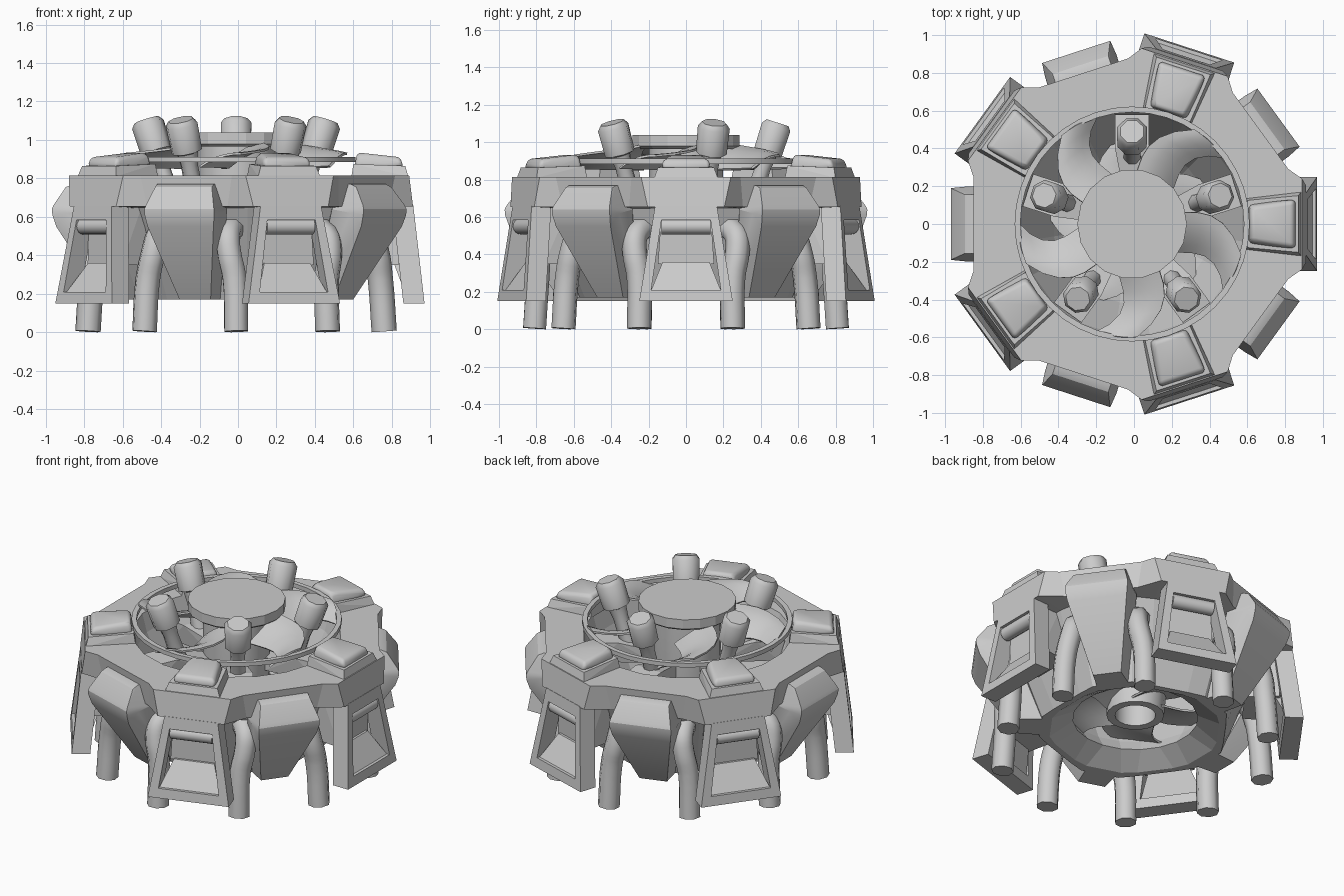
import bpy, bmesh
from math import pi, sin, cos, radians
from mathutils import Matrix

if "Cube" in bpy.data.objects:
    bpy.data.objects.remove(bpy.data.objects["Cube"])

CX = -0.01          # shared axis of the five-fold pattern
STEP = 2 * pi / 5


def finish(bm, name, start=None, angle=None):
    """Turn a bmesh into one object, or five around the axis from 'start' degrees."""
    bmesh.ops.recalc_face_normals(bm, faces=bm.faces[:])
    me = bpy.data.meshes.new(name)
    bm.to_mesh(me)
    bm.free()
    if angle:
        me.shade_smooth()
        me.set_sharp_from_angle(angle=radians(angle))
    for i in range(1 if start is None else 5):
        ob = bpy.data.objects.new(name if start is None else f"{name}_{i + 1}", me)
        ob.location.x = CX
        ob.rotation_euler.z = 0 if start is None else radians(start) + i * STEP
        bpy.context.collection.objects.link(ob)


def hull(bm, rows):
    """Convex solid, mirrored in y, from rows of (radius, half width, z)."""
    vs = [bm.verts.new((r, s * w, z)) for r, w, z in rows for s in (-1, 1)]
    bmesh.ops.convex_hull(bm, input=vs)
    bmesh.ops.dissolve_limit(bm, angle_limit=0.02, verts=bm.verts[:], edges=bm.edges[:])


def prism(bm, a, b):
    """Solid between two quads."""
    va, vb = ([bm.verts.new(p) for p in q] for q in (a, b))
    bm.faces.new(va)
    bm.faces.new(vb[::-1])
    for i in range(4):
        j = (i + 1) % 4
        bm.faces.new((va[i], vb[i], vb[j], va[j]))


def loft(bm, loops, closed=False):
    rows = [[bm.verts.new(p) for p in l] for l in loops]
    n = len(rows[0])
    for k in range(len(rows) if closed else len(rows) - 1):
        a, b = rows[k], rows[(k + 1) % len(rows)]
        for i in range(n):
            bm.faces.new((a[i], a[(i + 1) % n], b[(i + 1) % n], b[i]))
    return rows


def lathe(profile, n, closed=False, mat=None):
    bm = bmesh.new()
    rows = loft(bm, [[(r * cos(2 * pi * i / n), r * sin(2 * pi * i / n), z) for i in range(n)]
                     for r, z in profile], closed)
    if not closed:
        bm.faces.new(rows[0])
        bm.faces.new(rows[-1])
    if mat:
        bm.transform(mat)
    return bm


# Main housing: notched collar, tapering core and open central shaft
def outline(leg_r, leg_w, pod_r, pod_w, z):
    pts = []
    for i in range(5):
        for off, r, w in ((0, leg_r, leg_w), (STEP / 2, pod_r, pod_w)):
            a = i * STEP + off
            for t in (-w, w):
                pts.append((r * cos(a) - t * sin(a), r * sin(a) + t * cos(a), z))
    return pts


def round_loop(r, z):
    return [(r * cos(a), r * sin(a), z) for a in [(k - 0.5) * pi / 10 for k in range(20)]]


bm = bmesh.new()
loft(bm, [outline(.90, .24, .84, .25, .815), outline(.92, .205, .82, .22, .655),
          outline(.72, .17, .74, .17, .645), outline(.53, .12, .56, .12, .17),
          outline(.49, .11, .50, .11, .17), round_loop(.37, .25),
          round_loop(.42, .33), round_loop(.59, .70),
          round_loop(.62, .815)], closed=True)
finish(bm, "housing")


# Leg frames: four tapered members around a window
def bar_quad(y, z, depth=.11):
    r = .98 - (z - .15) * .115
    return (r, y, z), (r - depth, y, z)


bm = bmesh.new()
for s in (-1, 1):
    o0, i0 = bar_quad(s * .25, .15), bar_quad(s * .195, .15)
    o1, i1 = bar_quad(s * .165, .66), bar_quad(s * .12, .66)
    prism(bm, (o0[0], o0[1], i0[1], i0[0]), (o1[0], o1[1], i1[1], i1[0]))
for z0, z1, w0, w1 in ((.15, .21, .2, .19), (.585, .66, .135, .125)):
    a, b = bar_quad(-w0, z0), bar_quad(w0, z0)
    c, d = bar_quad(-w1, z1), bar_quad(w1, z1)
    prism(bm, (a[0], a[1], b[1], b[0]), (c[0], c[1], d[1], d[0]))
finish(bm, "leg_frame", 0)

# Sloping sill and recessed back panel inside each window
bm = bmesh.new()
prism(bm, ((.96, -.19, .2), (.88, -.19, .2), (.88, .19, .2), (.96, .19, .2)),
      ((.86, -.125, .36), (.82, -.125, .36), (.82, .125, .36), (.86, .125, .36)))
finish(bm, "window_sill", 0)
bm = bmesh.new()
hull(bm, [(.845, .15, .35), (.64, .13, .35), (.85, .13, .655), (.70, .13, .655)])
finish(bm, "leg_back", 0)

# Round crossbar in each window
bm = lathe([(.042, -.13), (.042, .13)], 16,
           mat=Matrix.Translation((.888, 0, .55)) @ Matrix.Rotation(pi / 2, 4, 'X'))
finish(bm, "window_bar", 0, 40)

# Wedge pods between the legs
bm = bmesh.new()
hull(bm, [(.76, .155, .77), (.76, .198, .64), (.85, .155, .77), (.885, .155, .755),
          (.95, .185, .66), (.958, .19, .64), (.955, .19, .61), (.935, .18, .55),
          (.88, .198, .62), (.69, .085, .17), (.56, .095, .17)])
finish(bm, "wedge_pod", 36, 25)

# Top pads: tapered base plate and rounded cushion
bm = bmesh.new()
hull(bm, [(.60, .135, .81), (.895, .17, .81), (.61, .125, .875), (.88, .15, .865)])
finish(bm, "pad_base", 0)
bm = bmesh.new()
hull(bm, [(.615, .105, .86), (.87, .14, .855), (.63, .09, .935), (.855, .12, .91)])
bmesh.ops.bevel(bm, geom=bm.edges[:], offset=.02, segments=3, profile=.5, affect='EDGES')
finish(bm, "pad_cushion", 0, 40)

# Bent pipes, a pair beside every leg
for side, label in ((1, "left"), (-1, "right")):
    cu = bpy.data.curves.new("pipe_path", 'CURVE')
    cu.dimensions = '3D'
    cu.bevel_depth = .066
    cu.bevel_resolution = 2
    cu.use_fill_caps = True
    cu.resolution_u = 4
    sp = cu.splines.new('BEZIER')
    path = [(.77, .25, .006), (.75, .252, .28), (.73, .275, .42), (.695, .268, .505), (.58, .19, .56)]
    sp.bezier_points.add(len(path) - 1)
    for p, (r, t, z) in zip(sp.bezier_points, path):
        p.co = (r, side * t, z)
        p.handle_left_type = p.handle_right_type = 'AUTO'
    tmp = bpy.data.objects.new("pipe_path", cu)
    bpy.context.collection.objects.link(tmp)
    me = bpy.data.meshes.new_from_object(tmp.evaluated_get(bpy.context.evaluated_depsgraph_get()))
    bm = bmesh.new()
    bm.from_mesh(me)
    bmesh.ops.remove_doubles(bm, verts=bm.verts[:], dist=1e-5)
    bpy.data.objects.remove(tmp)
    zmin = min(v.co.z for v in bm.verts)
    bmesh.ops.translate(bm, verts=bm.verts[:], vec=(0, 0, -zmin))
    finish(bm, f"pipe_{label}", 0, 50)

# Thin rotor hoop, hub cap and hub stem reaching down the shaft
finish(lathe([(.592, .885), (.622, .885), (.622, .912), (.592, .912)], 40, True), "rotor_hoop", None, 30)
finish(lathe([(.27, .965), (.29, .98), (.29, 1.04)], 18), "hub_cap")
finish(lathe([(.12, .27), (.17, .27), (.20, .60), (.20, .97), (.15, .97), (.12, .35)], 18, True),
       "hub_stem", None, 30)


# Swept fan blades: the upper rotor and a lower one in the shaft
def blade(name, r0, r1, z0, width, lift, sweep, start):
    bm = bmesh.new()
    nr, na, grid = 6, 5, []
    for j in range(nr + 1):
        u = j / nr
        r = r0 + (r1 - r0) * u
        mid = radians(6 - sweep * u + 10 * sin(pi * u))
        row = []
        for k in range(na + 1):
            s = 2 * k / na - 1
            a = mid + s * width / r
            z = z0 - .025 * u + s * lift * (1 - .5 * u) - .02 * s * s
            row.append(bm.verts.new((r * cos(a), r * sin(a), z)))
        grid.append(row)
    for j in range(nr):
        for k in range(na):
            bm.faces.new((grid[j][k], grid[j + 1][k], grid[j + 1][k + 1], grid[j][k + 1]))
    bmesh.ops.recalc_face_normals(bm, faces=bm.faces[:])
    bmesh.ops.solidify(bm, geom=bm.faces[:], thickness=.012)
    finish(bm, name, start, 40)


blade("fan_blade", .24, .60, .945, .11, .068, 14, 54)
blade("lower_blade", .14, .44, .38, .17, .06, 14, 18)

# Tilted eight-sided canisters on necks, each with a bracket to the shaft wall
bm = lathe([(.05, -.24), (.045, -.08), (.055, -.01), (.083, 0), (.086, .145), (.066, .17)],
           8, mat=Matrix.Translation((.437, 0, .943)) @ Matrix.Rotation(radians(18), 4, 'Y')
           @ Matrix.Rotation(pi / 8, 4, 'Z'))
finish(bm, "canister", 18, 46)
bm = bmesh.new()
hull(bm, [(.19, .05, .62), (.19, .05, .70), (.40, .09, .74), (.58, .09, .72), (.54, .09, .60), (.36, .06, .62)])
finish(bm, "canister_bracket", 18)
